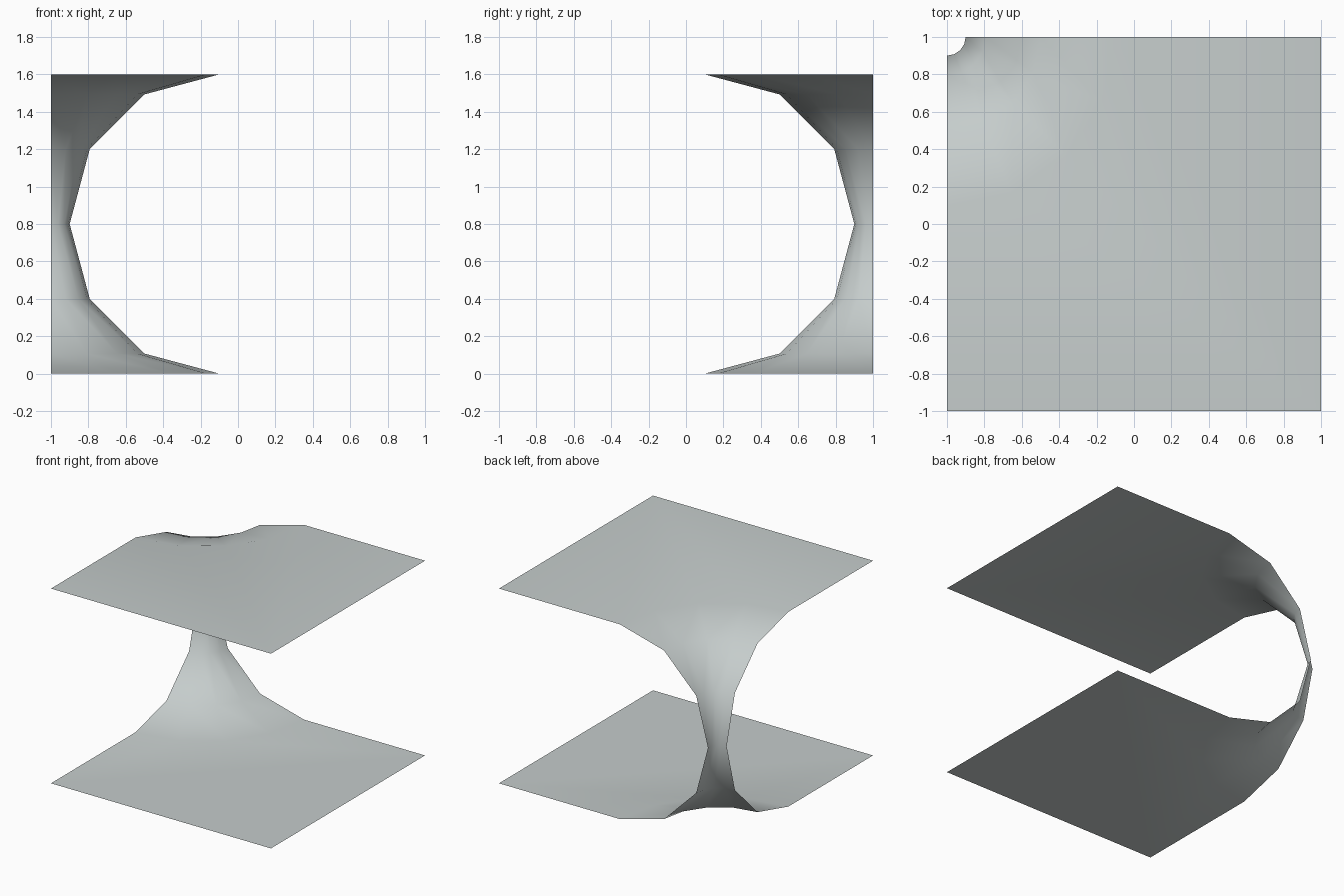
import bpy, bmesh
from math import sin, cos, pi

cube = bpy.data.objects.get("Cube")
if cube:
    bpy.data.objects.remove(cube, do_unlink=True)

BEND = 0.8       # radius of the curved bend
THROAT = 0.1     # radius of the narrow neck
STEPS = 6        # segments along the bend
SIDES = 4        # segments around the quarter turn

# Pale grey sheet colour
grey = bpy.data.materials.new("pale_grey")
colour = (0.56, 0.605, 0.6, 1)
grey.diffuse_color = colour
grey.use_nodes = True
shader = grey.node_tree.nodes["Principled BSDF"]
shader.inputs["Base Color"].default_value = colour
shader.inputs["Roughness"].default_value = 0.6

bm = bmesh.new()

# Neck: a half-circle profile swept a quarter turn about the back right corner
rings = []
for i in range(STEPS + 1):
    a = pi * i / STEPS
    r = THROAT + BEND * (1 - sin(a))
    z = BEND * (1 - cos(a))
    ring = []
    for j in range(SIDES + 1):
        t = pi / 2 * j / SIDES
        ring.append(bm.verts.new((-1 + r * cos(t), 1 - r * sin(t), z)))
    rings.append(ring)

for low, high in zip(rings, rings[1:]):
    for j in range(SIDES):
        bm.faces.new((low[j], low[j + 1], high[j + 1], high[j]))


def corners(z):
    """Three free corners of a square sheet: back, front, and front right."""
    return [bm.verts.new((x, y, z)) for x, y in ((1, 1), (1, -1), (-1, -1))]


# Upper sheet: fan from the neck to the far corner
ring = rings[-1]
back, far, front = corners(2 * BEND)
bm.faces.new((ring[0], far, back))
bm.faces.new((ring[-1], front, far))
for j in range(SIDES):
    bm.faces.new((ring[j], ring[j + 1], far))

# Lower sheet: flat far half, with fans from the neck to the two side corners
ring = rings[0]
back, far, front = corners(0)
mid = SIDES // 2
bm.faces.new((far, front, back))
bm.faces.new((back, front, ring[mid]))
for j in range(SIDES):
    bm.faces.new((back if j < mid else front, ring[j + 1], ring[j]))

for face in bm.faces:
    face.smooth = True

mesh = bpy.data.meshes.new("curved_sheet")
bm.to_mesh(mesh)
bm.free()
mesh.materials.append(grey)
sheet = bpy.data.objects.new("curved_sheet", mesh)
bpy.context.collection.objects.link(sheet)
